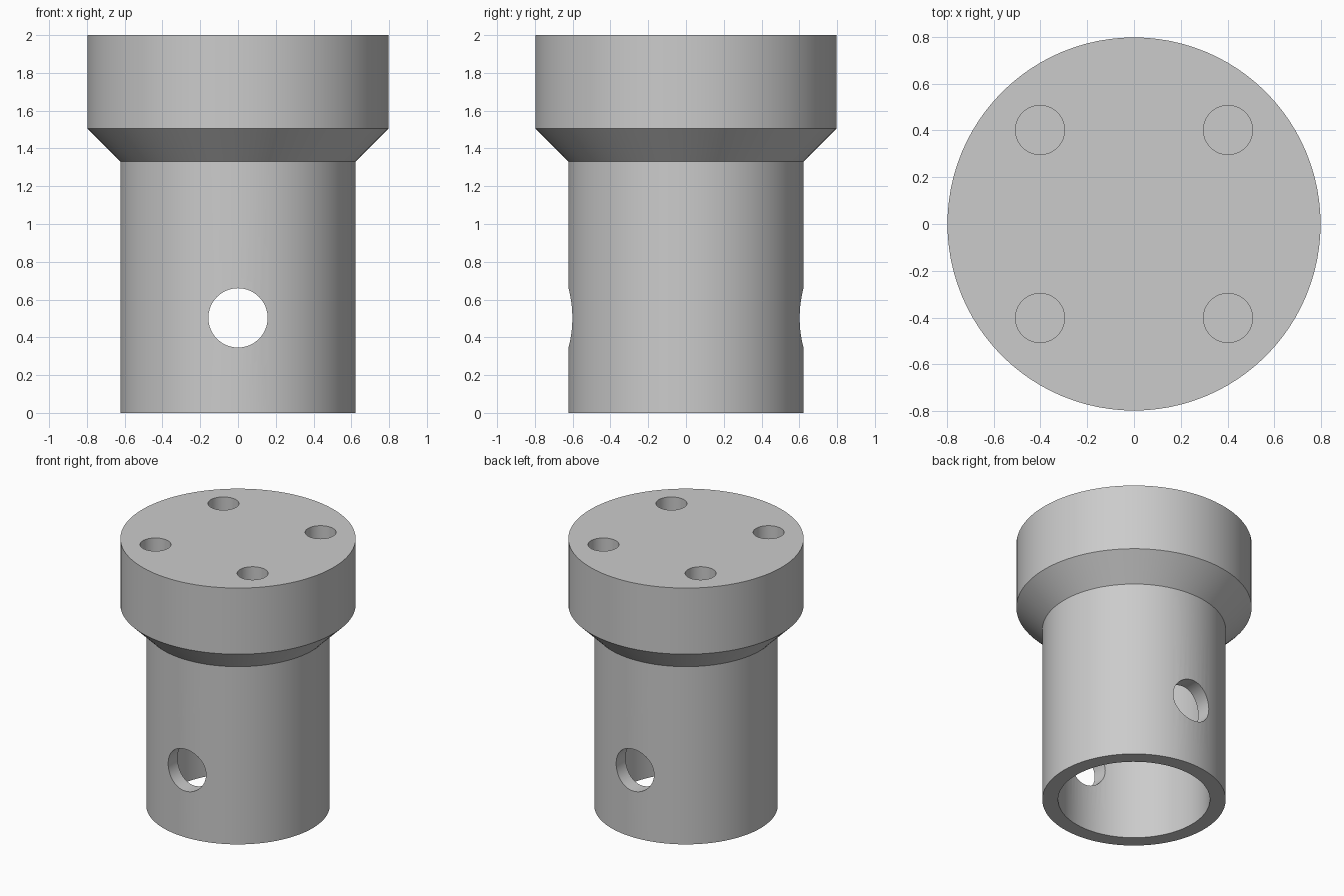
import bpy
import bmesh
from math import cos, sin, pi, radians

SEGMENTS = 96

cube = bpy.data.objects.get("Cube")
if cube:
    bpy.data.objects.remove(cube, do_unlink=True)

grey = bpy.data.materials.new("light_grey")
grey.use_nodes = True
grey.diffuse_color = (0.6, 0.6, 0.6, 1)
grey.node_tree.nodes["Principled BSDF"].inputs["Base Color"].default_value = (0.6, 0.6, 0.6, 1)


def revolve(name, profile):
    """Closed solid from (radius, height) points that start and end on the axis."""
    bm = bmesh.new()
    rings = []
    for r, z in profile:
        if r == 0:
            rings.append([bm.verts.new((0, 0, z))] * SEGMENTS)
        else:
            angles = [2 * pi * i / SEGMENTS for i in range(SEGMENTS)]
            rings.append([bm.verts.new((r * cos(a), r * sin(a), z)) for a in angles])
    for low, high in zip(rings, rings[1:]):
        for i in range(SEGMENTS):
            j = (i + 1) % SEGMENTS
            corners = dict.fromkeys((low[i], low[j], high[j], high[i]))
            bm.faces.new(list(corners))
    # Merge the flat fans at both ends into single discs
    bmesh.ops.dissolve_limit(bm, angle_limit=radians(0.1), verts=bm.verts, edges=bm.edges)
    bmesh.ops.recalc_face_normals(bm, faces=bm.faces)
    mesh = bpy.data.meshes.new(name)
    bm.to_mesh(mesh)
    bm.free()
    mesh.materials.append(grey)
    obj = bpy.data.objects.new(name, mesh)
    bpy.context.collection.objects.link(obj)
    return obj


def drill(target, radius, depth, location, rotation=(0, 0, 0)):
    """Cut a round hole and discard the cutter."""
    bpy.ops.mesh.primitive_cylinder_add(vertices=64, radius=radius, depth=depth,
                                        location=location, rotation=rotation)
    cutter = bpy.context.object
    cutter.hide_render = True
    cutter.data.materials.append(grey)
    mod = target.modifiers.new("hole", 'BOOLEAN')
    mod.operation = 'DIFFERENCE'
    mod.solver = 'EXACT'
    mod.object = cutter
    bpy.context.view_layer.objects.active = target
    bpy.ops.object.modifier_apply(modifier=mod.name)
    bpy.data.objects.remove(cutter, do_unlink=True)


# Hollow sleeve, tapered collar and solid flange in one turned body
body = revolve("flanged_sleeve", [
    (0, 1.33), (0.515, 1.33), (0.515, 0), (0.622, 0),
    (0.622, 1.33), (0.798, 1.505), (0.798, 2), (0, 2)])

# Pin hole through both walls of the sleeve
drill(body, 0.157, 2, (0, 0, 0.503), (pi / 2, 0, 0))

# Four blind bolt holes in the flange
for x in (-0.402, 0.402):
    for y in (-0.402, 0.402):
        drill(body, 0.105, 0.66, (x, y, 2))

# Smooth walls with crisp rims
bpy.ops.object.select_all(action='DESELECT')
body.select_set(True)
bpy.context.view_layer.objects.active = body
bpy.ops.object.shade_smooth_by_angle(angle=radians(30))
